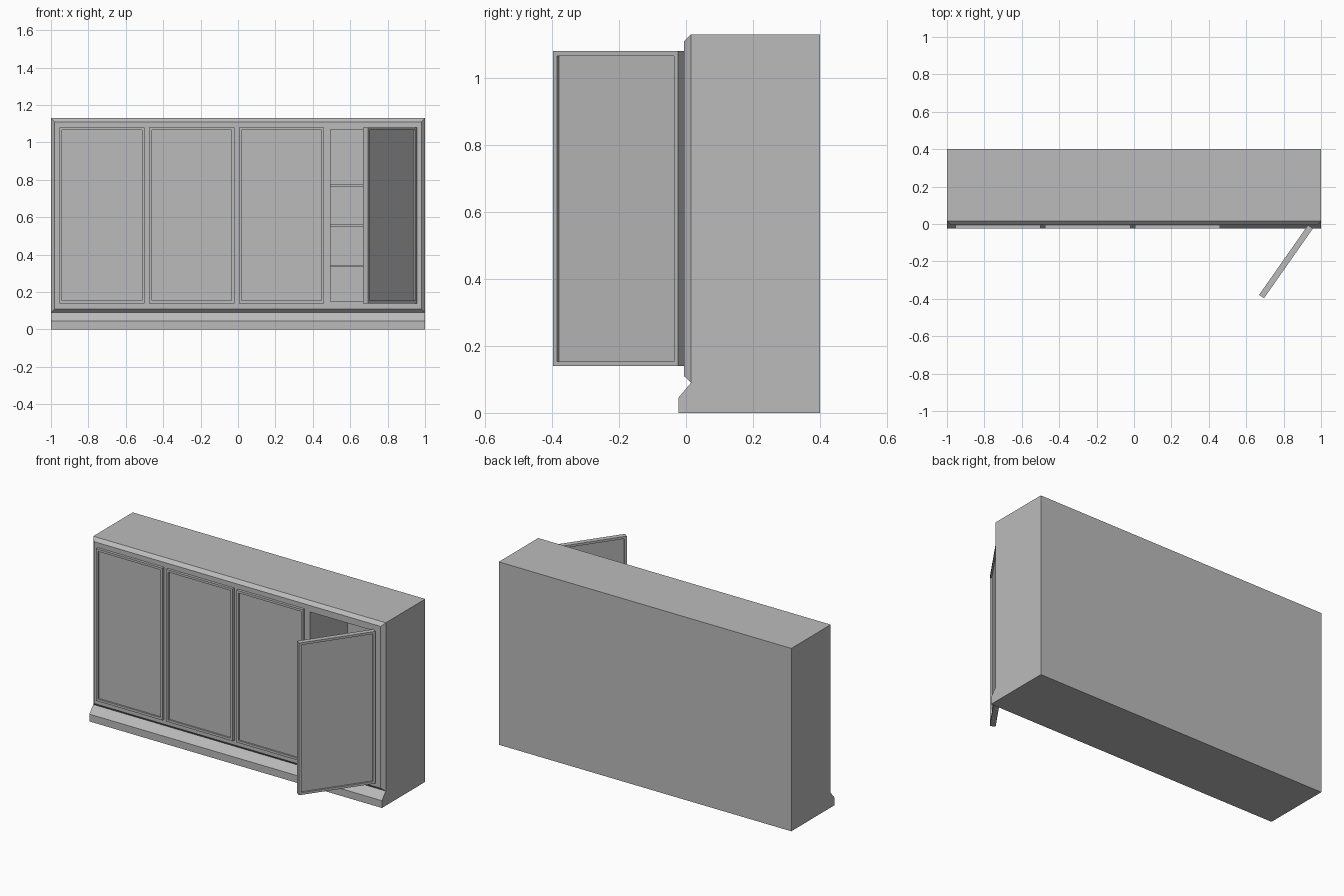
import bpy, bmesh, math
from mathutils import Matrix, Vector

cube = bpy.data.objects.get("Cube")
if cube:
    bpy.data.objects.remove(cube, do_unlink=True)

grey = bpy.data.materials.new("plain_grey")
grey.use_nodes = True
COLOUR = (0.5, 0.5, 0.5, 1)
grey.diffuse_color = COLOUR
grey.node_tree.nodes["Principled BSDF"].inputs["Base Color"].default_value = COLOUR


def finish(name, bm):
    bmesh.ops.recalc_face_normals(bm, faces=bm.faces)
    mesh = bpy.data.meshes.new(name)
    bm.to_mesh(mesh)
    bm.free()
    mesh.materials.append(grey)
    obj = bpy.data.objects.new(name, mesh)
    bpy.context.collection.objects.link(obj)
    return obj


def box(bm, x0, x1, y0, y1, z0, z1):
    size = Matrix.Diagonal((x1 - x0, y1 - y0, z1 - z0, 1))
    centre = Matrix.Translation(((x0 + x1) / 2, (y0 + y1) / 2, (z0 + z1) / 2))
    bmesh.ops.create_cube(bm, size=1, matrix=centre @ size)


# Main dimensions
BACK, STEP, FACE = 0.4, 0.015, -0.006
BOTTOM, TOP, BEVEL = 0.09, 1.13, 0.02
OPEN_L, OPEN_R, OPEN_B, OPEN_T = 0.495, 0.94, 0.15, 1.07
DOOR_W, DOOR_T, DOOR_B, DOOR_H = 0.455, 0.032, 0.14, 0.94
CAVITY_BACK = 0.36

# Carcass: rectangular rings lofted from back to the bevelled front
bm = bmesh.new()
rings = []
for y, inset in ((BACK, 0), (STEP, 0), (FACE, BEVEL)):
    x, lo, hi = 1 - inset, BOTTOM + inset, TOP - inset
    rings.append([bm.verts.new(p) for p in
                  ((-x, y, lo), (x, y, lo), (x, y, hi), (-x, y, hi))])
for a, b in zip(rings, rings[1:]):
    for i in range(4):
        j = (i + 1) % 4
        bm.faces.new((a[i], a[j], b[j], b[i]))
bm.faces.new(rings[0])
bm.faces.new(rings[-1])


# Cut the compartment opening in the front face and push it inwards
def front_faces():
    return [f for f in bm.faces
            if all(abs(v.co.y - FACE) < 1e-5 for v in f.verts)]


for co, no in (((OPEN_L, 0, 0), (1, 0, 0)), ((OPEN_R, 0, 0), (1, 0, 0)),
               ((0, 0, OPEN_B), (0, 0, 1)), ((0, 0, OPEN_T), (0, 0, 1))):
    faces = front_faces()
    geom = faces + list({e for f in faces for e in f.edges}) \
        + list({v for f in faces for v in f.verts})
    bmesh.ops.bisect_plane(bm, geom=geom, plane_co=co, plane_no=no)
middle = Vector(((OPEN_L + OPEN_R) / 2, FACE, (OPEN_B + OPEN_T) / 2))
opening = min(front_faces(), key=lambda f: (f.calc_center_median() - middle).length)
inner = bmesh.ops.extrude_discrete_faces(bm, faces=[opening])["faces"]
bmesh.ops.translate(bm, verts=inner[0].verts[:], vec=(0, CAVITY_BACK - FACE, 0))
finish("carcass", bm)

# Plinth with a sloping top lip
bm = bmesh.new()
profile = ((-0.023, 0), (-0.023, 0.045), (STEP, BOTTOM), (BACK, BOTTOM), (BACK, 0))
end = bm.faces.new([bm.verts.new((-1, y, z)) for y, z in profile])
side = bmesh.ops.extrude_face_region(bm, geom=[end])["geom"]
bmesh.ops.translate(bm, vec=(2, 0, 0),
                    verts=[v for v in side if isinstance(v, bmesh.types.BMVert)])
finish("plinth", bm)

# Shelves
for n, z in enumerate((0.335, 0.55, 0.765)):
    bm = bmesh.new()
    box(bm, OPEN_L, OPEN_R, 0.01, CAVITY_BACK, z, z + 0.011)
    finish(f"shelf_{n + 1}", bm)


# Doors: framed slab with a sunken panel front and back, hinge corner at the origin
def door(name, location, angle=0):
    bm = bmesh.new()
    box(bm, -DOOR_W, 0, -DOOR_T, 0, 0, DOOR_H)
    bm.normal_update()
    for f in [f for f in bm.faces if abs(f.normal.y) > 0.9]:
        bmesh.ops.inset_region(bm, faces=[f], thickness=0.02)
        move = f.normal * -0.01
        edge = bmesh.ops.extrude_discrete_faces(bm, faces=[f])["faces"]
        bmesh.ops.translate(bm, verts=edge[0].verts[:], vec=move)
    obj = finish(name, bm)
    obj.location = location
    obj.rotation_euler.z = angle


for n, name in enumerate(("right_door", "middle_right_door", "middle_left_door")):
    door(name, (-0.955 + n * 0.48 + DOOR_W, DOOR_T - 0.023, DOOR_B))
door("open_left_door", (0.93, FACE, DOOR_B), math.radians(55))
